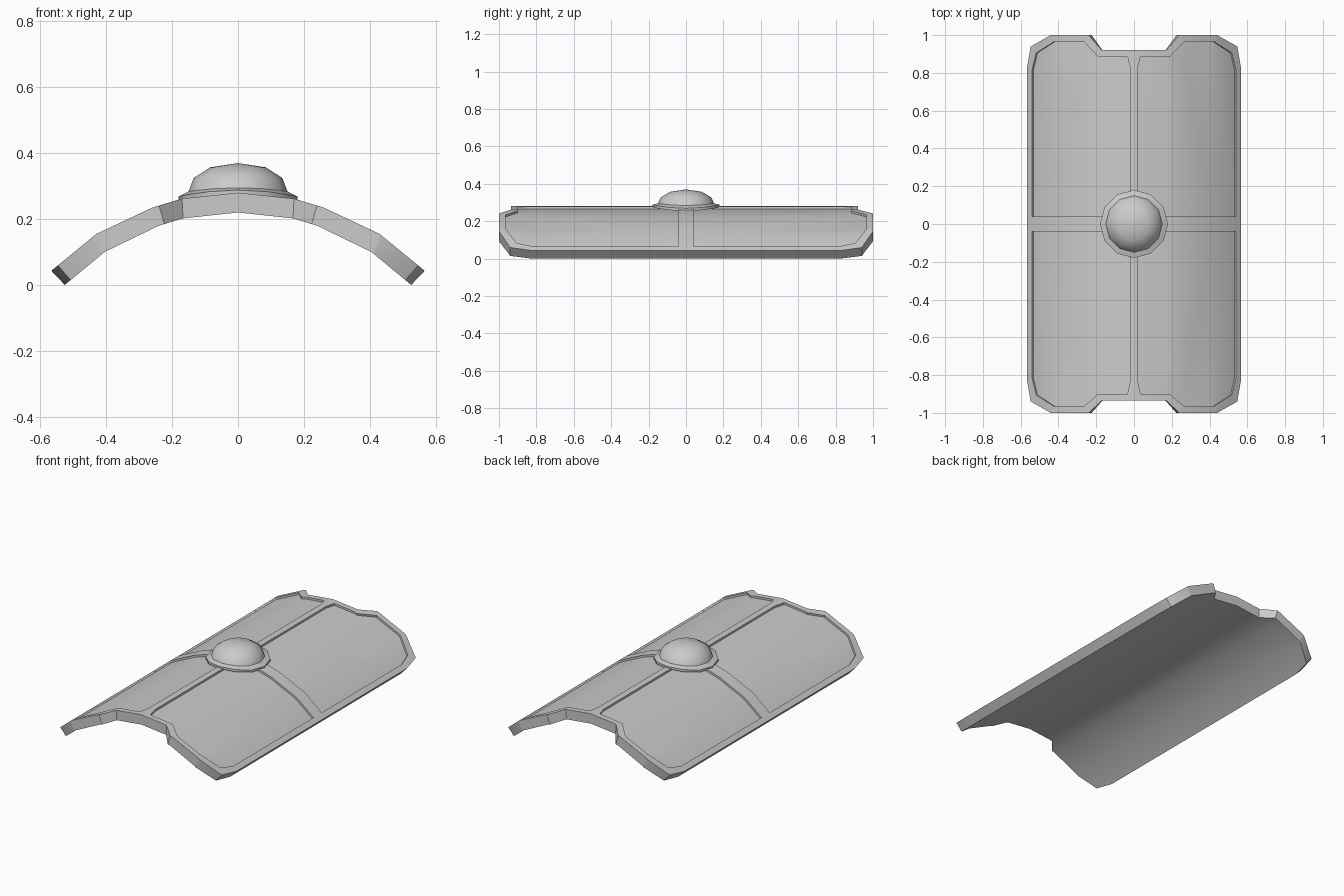
import bpy, bmesh, math
from mathutils import Vector

if "Cube" in bpy.data.objects:
    bpy.data.objects.remove(bpy.data.objects["Cube"])

THICK, RECESS = 0.06, 0.012
# Arched cross-section: x, z of the outer skin, then offset to the inner skin
ARCH = [(0, .28, 0, -.06), (.17, .262, -.003, -.06), (.26, .235, -.02, -.055),
        (.43, .155, -.025, -.055), (.567, .043, -.041, -.043)]


def bend(co):
    """Map flat (x, y, -depth) onto the arch."""
    x, sx = min(abs(co.x), ARCH[-1][0]), math.copysign(1, co.x)
    for a, b in zip(ARCH, ARCH[1:]):
        if x <= b[0]:
            t = (x - a[0]) / (b[0] - a[0])
            _, z, dx, dz = [p + (q - p) * t for p, q in zip(a, b)]
            break
    d = -co.z / THICK
    return Vector((sx * (x + dx * d), co.y, z + dz * d))


def finish(bm, name, angle):
    bmesh.ops.recalc_face_normals(bm, faces=bm.faces)
    me = bpy.data.meshes.new(name)
    bm.to_mesh(me)
    bm.free()
    ob = bpy.data.objects.new(name, me)
    bpy.context.collection.objects.link(ob)
    bpy.ops.object.select_all(action='DESELECT')
    ob.select_set(True)
    bpy.context.view_layer.objects.active = ob
    bpy.ops.object.shade_smooth_by_angle(angle=math.radians(angle))
    return ob


def quadrant(bm, sx, sy, notch):
    """One quarter of the plate, laid flat: raised frame, sunken panel, back."""
    outer = [(0, 0), (.567, 0), (.567, .825), (.547, .94), (.44, 1), (.24, 1),
             (.17, notch), (0, notch), (0, .83)]
    panel = [(.02, .04), (.54, .04), (.54, .815), (.518, .905), (.425, .965),
             (.265, .965), (.19, notch - .035), (.035, notch - .035), (.02, .83)]

    def ring(pts, depth):
        return [bm.verts.new((sx * x, sy * y, -depth)) for x, y in pts]
    top, back = ring(outer, 0), ring(outer, THICK)
    lip, floor = ring(panel, 0), ring(panel, RECESS)
    n = len(outer)
    for i in range(n):
        j = (i + 1) % n
        bm.faces.new((top[i], top[j], lip[j], lip[i]))
        bm.faces.new((lip[i], lip[j], floor[j], floor[i]))
        if 1 <= i <= 6:
            bm.faces.new((top[i], top[j], back[j], back[i]))
    bm.faces.new(floor)
    bm.faces.new(back)


# Curved shield plate with four recessed panels
bm = bmesh.new()
for sx in (1, -1):
    for sy, notch in ((1, .92), (-1, .935)):
        quadrant(bm, sx, sy, notch)
for x in (.17, .26, .43):
    for s in (1, -1):
        bmesh.ops.bisect_plane(bm, geom=bm.verts[:] + bm.edges[:] + bm.faces[:],
                               plane_co=(s * x, 0, 0), plane_no=(1, 0, 0), dist=1e-5)
bmesh.ops.remove_doubles(bm, verts=bm.verts, dist=1e-4)
for v in bm.verts:
    v.co = bend(v.co)
finish(bm, "shield_plate", 30)

# Central boss: twelve-sided dome whose flange follows the arch
SIDES = 12
bm = bmesh.new()
rings = []
for r, z, drop in [(.18, .274, .6), (.18, .288, .6), (.15, .295, .5),
                   (.135, .327, .15), (.085, .357, 0)]:
    ring = []
    for k in range(SIDES):
        a = math.tau * k / SIDES
        x, y = r * math.cos(a), r * math.sin(a)
        ring.append(bm.verts.new((x, y, z - drop * x * x)))
    rings.append(ring)
tip = bm.verts.new((0, 0, .37))
for k in range(SIDES):
    j = (k + 1) % SIDES
    for lo, hi in zip(rings, rings[1:]):
        bm.faces.new((lo[k], lo[j], hi[j], hi[k]))
    bm.faces.new((rings[-1][k], rings[-1][j], tip))
bm.faces.new(rings[0][::-1])
finish(bm, "boss", 42)
